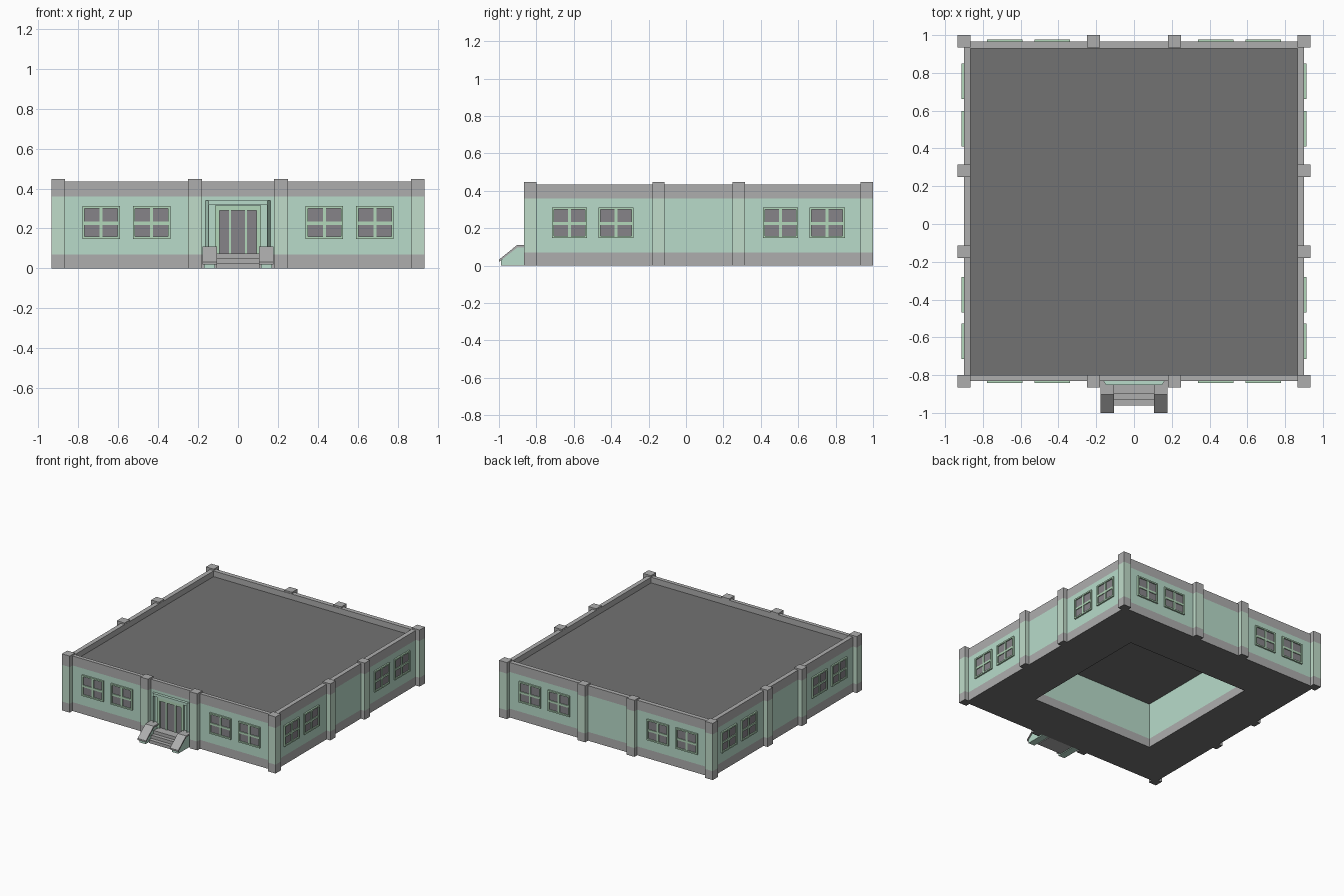
import bpy, bmesh
from math import pi
from mathutils import Matrix, Vector

if "Cube" in bpy.data.objects:
    bpy.data.objects.remove(bpy.data.objects["Cube"])


def material(name, rgb):
    m = bpy.data.materials.new(name)
    m.diffuse_color = (*rgb, 1)
    m.use_nodes = True
    m.node_tree.nodes["Principled BSDF"].inputs["Base Color"].default_value = m.diffuse_color
    return m


GREEN = material("wall_green", (0.48, 0.71, 0.59))
PALE = material("pillar_green", (0.53, 0.72, 0.59))
TRIM = material("frame_green", (0.45, 0.68, 0.49))
GREY = material("stone_grey", (0.42, 0.42, 0.42))
DARK = material("roof_grey", (0.17, 0.17, 0.17))
GLASS = material("glass_grey", (0.24, 0.23, 0.25))
MATS = [GREEN, PALE, TRIM, GREY, DARK, GLASS]


def finish(name, bm, matrix=Matrix()):
    bmesh.ops.recalc_face_normals(bm, faces=bm.faces)
    bm.transform(matrix)
    me = bpy.data.meshes.new(name)
    bm.to_mesh(me)
    bm.free()
    for m in MATS:
        me.materials.append(m)
    ob = bpy.data.objects.new(name, me)
    bpy.context.collection.objects.link(ob)
    return ob


def stack(name, loops, mats, caps):
    """Bridge rectangles (x0, x1, y0, y1, z); one material per band, two for the caps."""
    bm = bmesh.new()
    rings = [[bm.verts.new(p) for p in ((a, c, z), (b, c, z), (b, d, z), (a, d, z))]
             for a, b, c, d, z in loops]
    for lo, hi, m in zip(rings, rings[1:], mats):
        for i in range(4):
            j = (i + 1) % 4
            bm.faces.new((lo[i], lo[j], hi[j], hi[i])).material_index = MATS.index(m)
    for ring, m in zip((rings[0], rings[-1]), caps):
        bm.faces.new(ring).material_index = MATS.index(m)
    return finish(name, bm)


def add_box(bm, x0, x1, y0, y1, z0, z1, mat):
    size = Vector((x1 - x0, y1 - y0, z1 - z0))
    mid = Vector((x0 + x1, y0 + y1, z0 + z1)) / 2
    r = bmesh.ops.create_cube(bm, size=1, matrix=Matrix.Translation(mid) @ Matrix.Diagonal((*size, 1)))
    for f in {f for v in r["verts"] for f in v.link_faces}:
        f.material_index = MATS.index(mat)


def prism(name, outline, x0, x1, mat):
    """Extrude a (y, z) outline along x."""
    bm = bmesh.new()
    f = bm.faces.new([bm.verts.new((x0, y, z)) for y, z in outline])
    ext = bmesh.ops.extrude_face_region(bm, geom=[f])["geom"]
    bmesh.ops.translate(bm, vec=(x1 - x0, 0, 0), verts=[v for v in ext if isinstance(v, bmesh.types.BMVert)])
    for f in bm.faces:
        f.material_index = MATS.index(mat)
    return finish(name, bm)


# Building shell: ceiling of the well, its walls, floor, outer walls, parapet, roof
well, wall, inner = (-.54, .54, -.47, .605), (-.9, .9, -.83, .965), (-.865, .865, -.8, .93)
stack("building_shell",
      [(*well, .36), (*well, .07), (*well, 0), (*wall, 0), (*wall, .07), (*wall, .36),
       (*wall, .435), (*inner, .435), (*inner, .39)],
      [GREEN, GREY, DARK, GREY, GREEN, GREY, GREY, GREY], (DARK, DARK))

# Pillars at corners and along each wall
xs, ys = (-.9, -.215, .215, .9), (-.832, -.147, .282, .967)
for i, x in enumerate(xs):
    for j, y in enumerate(ys):
        if i in (0, 3) or j in (0, 3):
            r = (x - .034, x + .034, y - .033, y + .033)
            stack("pillar", [(*r, z) for z in (0, .07, .36, .447)], [GREY, PALE, GREY], (DARK, GREY))


# Windows: frame, cross bars and glass, built facing -y
def window(x, y, turn):
    bm = bmesh.new()
    w, h, d = .094, .082, .012
    for s in (-1, 1):
        a, b = sorted((s * w, s * (w - .011)))
        add_box(bm, a, b, -d, .005, -h, h, TRIM)
        a, b = sorted((s * h, s * (h - .011)))
        add_box(bm, -w + .011, w - .011, -d, .005, a, b, TRIM)
    add_box(bm, -.008, .008, -.009, .005, -h + .011, h - .011, TRIM)
    add_box(bm, -w + .011, w - .011, -.009, .005, -.012, .004, TRIM)
    add_box(bm, -w + .011, w - .011, -.003, .004, -h + .011, h - .011, GLASS)
    finish("window", bm, Matrix.Translation((x, y, .23)) @ Matrix.Rotation(turn, 4, 'Z'))


for x in (-.685, -.432, .432, .685):
    window(x, -.83, 0)
    window(x, .965, pi)
for y in (-.622, -.375, .505, .755):
    window(.9, y, pi / 2)
    window(-.9, y, -pi / 2)

# Door surround: tapered jambs and head
bm = bmesh.new()
for s in (-1, 1):
    a, b = sorted((s * .165, s * .145))
    add_box(bm, a, b, -.852, -.825, .07, .34, GREEN)
add_box(bm, -.145, .145, -.852, -.825, .318, .34, GREEN)
for v in bm.verts:
    if v.co.y < -.84 and abs(v.co.x) > .16:
        v.co.x *= .9
finish("door_surround", bm)

# Door: frame, mullions, glass
bm = bmesh.new()
for s in (-1, 1):
    a, b = sorted((s * .115, s * .093))
    add_box(bm, a, b, -.845, -.825, .075, .315, TRIM)
    a, b = sorted((s * .044, s * .034))
    add_box(bm, a, b, -.84, -.825, .075, .29, TRIM)
add_box(bm, -.093, .093, -.845, -.825, .29, .315, TRIM)
add_box(bm, -.093, .093, -.834, -.826, .075, .29, GLASS)
finish("front_door", bm)

# Steps
prism("front_steps", [(-.83, 0), (-.96, 0), (-.96, .025), (-.93, .025), (-.93, .05),
                      (-.9, .05), (-.9, .075), (-.83, .075)], -.108, .108, GREY)

# Sloping stair side walls with grey caps
for s in (-1, 1):
    prism("stair_side", [(-.83, 0), (-.99, 0), (-.99, .027), (-.9, .1), (-.83, .1)], s * .115, s * .17, GREEN)
    prism("stair_cap", [(-.83, .098), (-.9, .098), (-1, .02), (-1, .032), (-.903, .11), (-.83, .11)],
          s * .105, s * .178, GREY)
